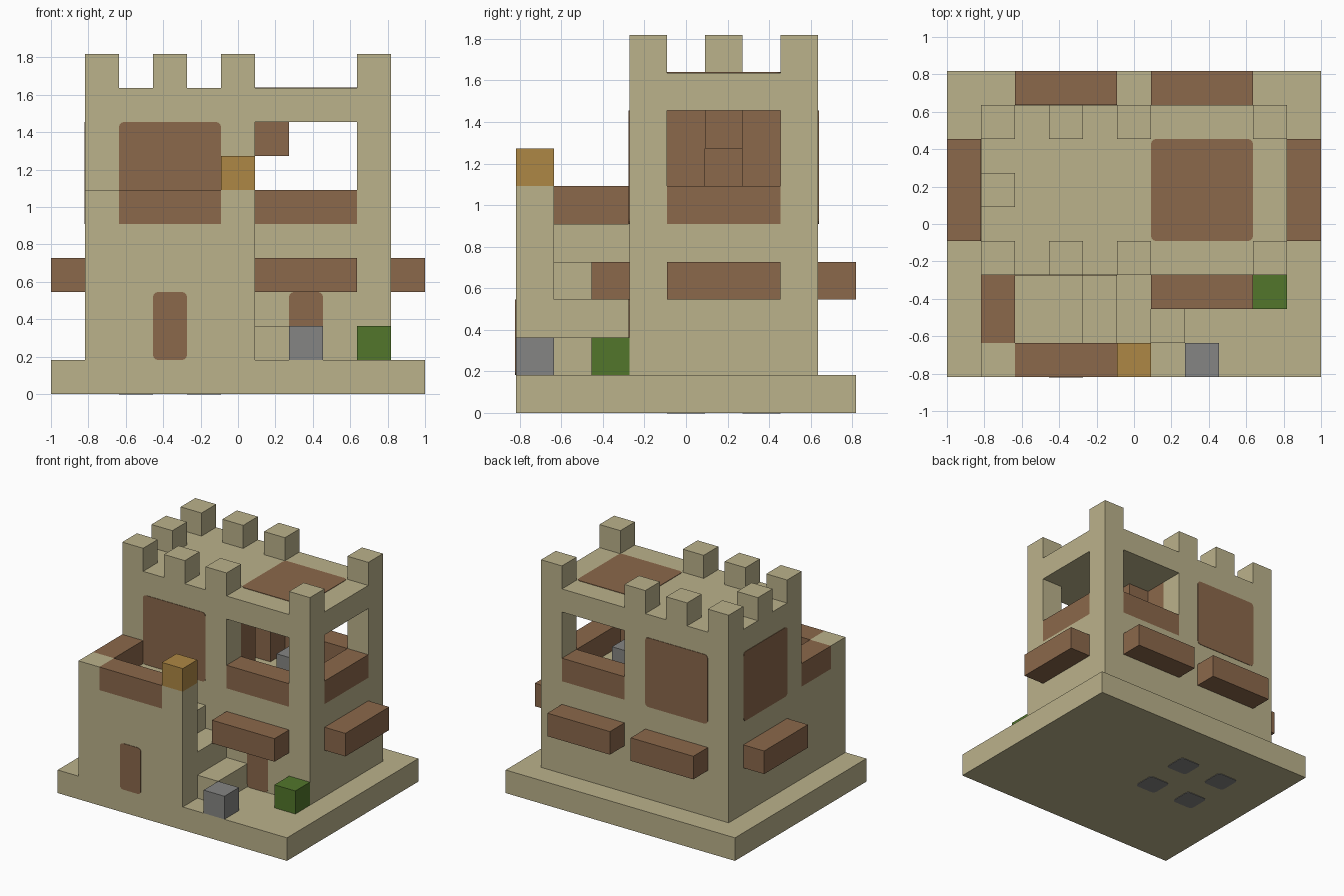
import bpy, bmesh
from mathutils import Vector

cube = bpy.data.objects.get("Cube")
if cube:
    bpy.data.objects.remove(cube, do_unlink=True)

U = 2 / 11                      # one building block
ORIGIN = Vector((5.5, 4.5, 0))  # block coordinates of the model's centre


def material(name, r, g, b):
    m = bpy.data.materials.new(name)
    m.use_nodes = True
    m.diffuse_color = (r, g, b, 1)
    m.node_tree.nodes["Principled BSDF"].inputs["Base Color"].default_value = (r, g, b, 1)
    return m


SAND = material("sandstone", 0.497, 0.445, 0.258)
WOOD = material("brown wood", 0.258, 0.138, 0.070)
GOLD = material("golden", 0.423, 0.242, 0.058)
GREY = material("grey stone", 0.235, 0.235, 0.227)
GREEN = material("leaf green", 0.084, 0.181, 0.024)


def box(name, lo, hi, mat, round_axis=None):
    """Box between two corners in block units; optionally round the edges along one axis."""
    lo, hi = Vector(lo), Vector(hi)
    bm = bmesh.new()
    bmesh.ops.create_cube(bm, size=1)
    for v in bm.verts:
        v.co = Vector([(lo[a] + hi[a]) / 2 + v.co[a] * (hi[a] - lo[a]) for a in range(3)])
    if round_axis is not None:
        edges = [e for e in bm.edges
                 if abs((e.verts[0].co - e.verts[1].co)[round_axis]) > 1e-4]
        bmesh.ops.bevel(bm, geom=edges, offset=0.15, segments=3, profile=0.5, affect='EDGES')
    for v in bm.verts:
        v.co = (v.co - ORIGIN) * U
    mesh = bpy.data.meshes.new(name)
    bm.to_mesh(mesh)
    bm.free()
    mesh.materials.append(mat)
    obj = bpy.data.objects.new(name, mesh)
    bpy.context.collection.objects.link(obj)
    return obj


def plate(name, lo, hi, axis, mat=WOOD):
    """Thin painted panel with rounded corners, lying on a surface."""
    lo, hi = list(lo), list(hi)
    lo[axis] -= 0.02
    hi[axis] += 0.02
    return box(name, lo, hi, mat, axis)


# Base with painted feet underneath
box("base", (0, 0, 0), (11, 9, 1), SAND)
for i in (2, 4):
    for j in (4, 6):
        plate("foot_mark", (i, j, 0), (i + 1, j + 1, 0), 2, GREY)

# Tower: solid lower storey, closed west room, roof slab
box("tower_body", (1, 3, 1), (10, 8, 5), SAND)
box("west_room", (1, 3, 5), (5, 8, 8), SAND)
box("roof", (1, 3, 8), (10, 8, 9), SAND)

# Partition with a doorway facing the open room
for j in (3, 7):
    box("partition_end", (5, j, 5), (6, j + 1, 8), SAND)
for j in (4, 6):
    box("doorway_post", (5, j, 5), (6, j + 1, 8), WOOD)
box("doorway_lintel", (5, 5, 7), (7, 6, 8), WOOD)
box("inner_door", (4.98, 5, 5), (5.02, 6, 7), WOOD)

# Open room: corner posts, sills, stone block
for j in (3, 7):
    box("corner_post", (9, j, 5), (10, j + 1, 8), SAND)
    box("window_sill", (6, j, 5), (9, j + 1, 6), WOOD)
box("side_sill", (9, 4, 5), (10, 7, 6), WOOD)
box("room_block", (7, 5, 5), (8, 6, 6), GREY)

# Shutters, roof hatch and doors
plate("front_shutter", (2, 3, 5), (5, 3, 8), 1)
plate("back_shutter", (2, 8, 5), (5, 8, 8), 1)
plate("west_shutter", (1, 4, 5), (1, 7, 8), 0)
plate("roof_hatch", (6, 4, 9), (9, 7, 9), 2)
plate("gate_door", (3, 0, 1), (4, 0, 3), 1)
plate("tower_door", (7, 3, 1), (8, 3, 3), 1)

# Battlements
for i, j in [(i, j) for i in (1, 3, 5, 9) for j in (3, 7)] + [(1, 5)]:
    box("merlon", (i, j, 9), (i + 1, j + 1, 10), SAND)

# Window boxes
for i in (2, 6):
    box("back_window_box", (i, 8, 3), (i + 3, 9, 4), WOOD)
for i in (0, 10):
    box("side_window_box", (i, 4, 3), (i + 1, 7, 4), WOOD)
box("front_window_box", (6, 2, 3), (9, 3, 4), WOOD)

# Forecourt: front wall, platform, parapets and stairs
box("front_wall", (1, 0, 1), (6, 1, 5), SAND)
box("platform", (1, 1, 1), (4, 3, 5), SAND)
for i in (1, 5):
    box("wall_cap", (i, 0, 5), (i + 1, 1, 6), SAND)
box("front_parapet", (2, 0, 5), (5, 1, 6), WOOD)
box("west_parapet", (1, 1, 5), (2, 3, 6), WOOD)
for i in (4, 5, 6):
    box("stair", (i, 1, 1), (i + 1, 3, 8 - i), SAND)

# Loose blocks
box("lantern", (5, 0, 6), (6, 1, 7), GOLD)
box("yard_stone", (7, 0, 1), (8, 1, 2), GREY)
box("shrub", (9, 2, 1), (10, 3, 2), GREEN)
